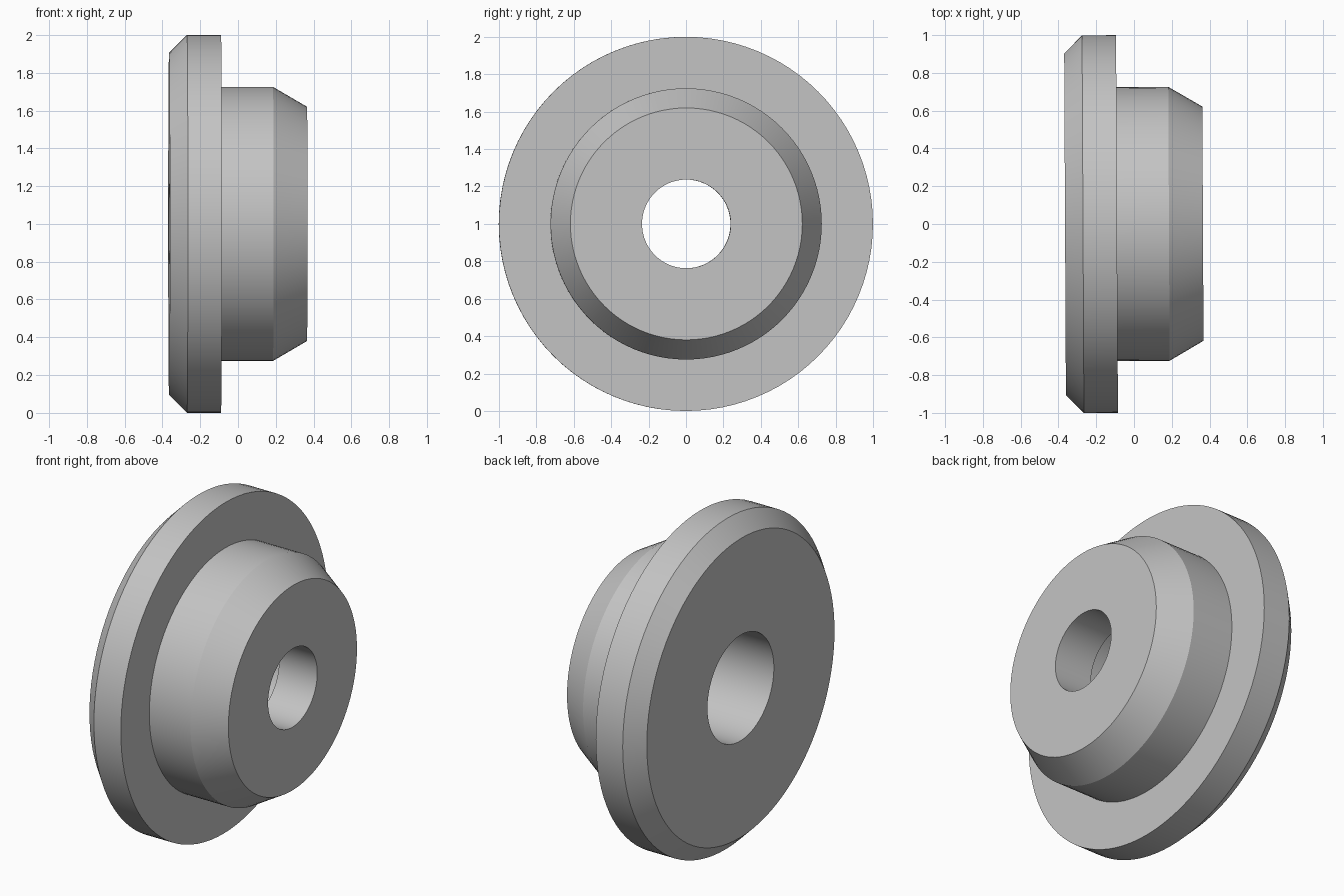
import bpy
import bmesh
import math
from mathutils import Matrix

cube = bpy.data.objects.get("Cube")
if cube:
    bpy.data.objects.remove(cube, do_unlink=True)

SIDES = 96

# Plain grey material
grey = bpy.data.materials.new("plain_grey")
grey.use_nodes = True
colour = (0.55, 0.55, 0.55, 1)
grey.diffuse_color = colour
grey.node_tree.nodes["Principled BSDF"].inputs["Base Color"].default_value = colour

# Closed cross-section as (x, radius): flange, hub, taper, bore and counterbore
profile = [
    (-0.365, 0.905), (-0.27, 1.0), (-0.09, 1.0), (-0.09, 0.725),
    (0.185, 0.725), (0.365, 0.62), (0.365, 0.237),
    (0.11, 0.237), (0.11, 0.32), (-0.365, 0.32),
]


def lathe(name, section):
    """Revolve a closed section around the x axis."""
    bm = bmesh.new()
    rings = []
    for i in range(SIDES):
        a = math.tau * i / SIDES
        rings.append([bm.verts.new((x, r * math.sin(a), r * math.cos(a)))
                      for x, r in section])
    n = len(section)
    for i in range(SIDES):
        here, after = rings[i], rings[(i + 1) % SIDES]
        for j in range(n):
            k = (j + 1) % n
            bm.faces.new((here[j], here[k], after[k], after[j]))
    bmesh.ops.recalc_face_normals(bm, faces=bm.faces)
    # The axis sits very slightly askew
    bmesh.ops.transform(bm, matrix=Matrix.Rotation(0.005, 4, "Z"), verts=bm.verts)
    mesh = bpy.data.meshes.new(name)
    bm.to_mesh(mesh)
    bm.free()
    obj = bpy.data.objects.new(name, mesh)
    bpy.context.collection.objects.link(obj)
    mesh.materials.append(grey)
    return obj


bushing = lathe("flanged_bushing", profile)
bushing.location.z = 1

# Smooth curved walls with crisp rims
bpy.ops.object.select_all(action="DESELECT")
bushing.select_set(True)
bpy.context.view_layer.objects.active = bushing
bpy.ops.object.shade_smooth_by_angle(angle=math.radians(25))
